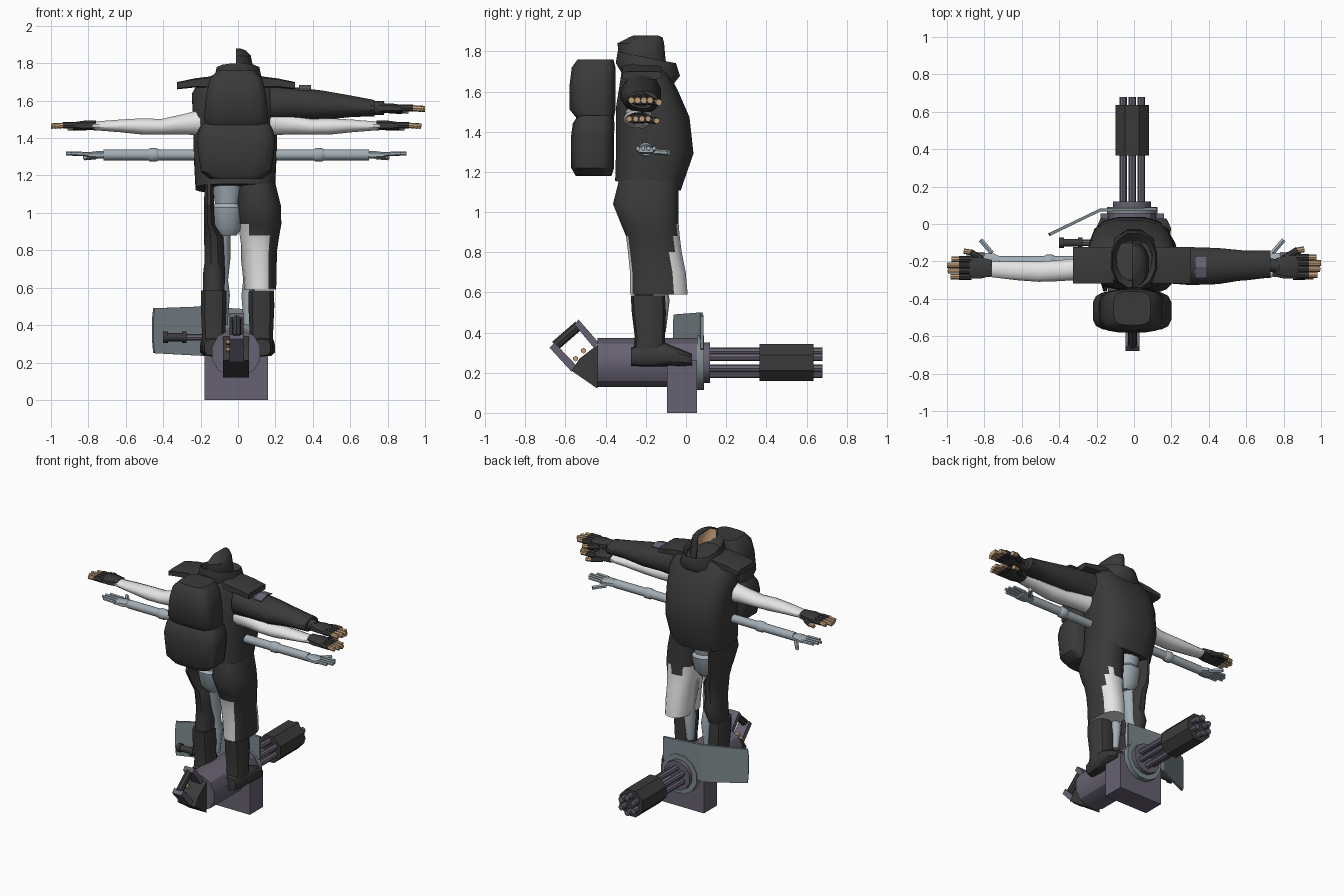
import bpy, bmesh, math
from mathutils import Vector

if "Cube" in bpy.data.objects:
    bpy.data.objects.remove(bpy.data.objects["Cube"])

C = -0.01  # body centre line


def make_mat(name, r, g, b):
    m = bpy.data.materials.new(name)
    m.diffuse_color = (r, g, b, 1)
    m.use_nodes = True
    m.node_tree.nodes["Principled BSDF"].inputs["Base Color"].default_value = m.diffuse_color
    return m


DARK = make_mat("dark cloth", 0.042, 0.042, 0.042)
PURPLE = make_mat("purple grey metal", 0.135, 0.12, 0.165)
STEEL = make_mat("pale blue steel", 0.36, 0.42, 0.46)
PLATE = make_mat("shield grey", 0.21, 0.25, 0.265)
WHITE = make_mat("white cloth", 0.78, 0.78, 0.78)
SKIN = make_mat("tan skin", 0.56, 0.36, 0.2)


def finish(bm, name, mats, smooth=None):
    bmesh.ops.recalc_face_normals(bm, faces=bm.faces)
    me = bpy.data.meshes.new(name)
    bm.to_mesh(me)
    bm.free()
    ob = bpy.data.objects.new(name, me)
    bpy.context.collection.objects.link(ob)
    for m in mats if isinstance(mats, (list, tuple)) else [mats]:
        me.materials.append(m)
    if smooth:
        bpy.ops.object.select_all(action='DESELECT')
        ob.select_set(True)
        bpy.context.view_layer.objects.active = ob
        bpy.ops.object.shade_smooth_by_angle(angle=math.radians(smooth))
    return ob


def loft(name, axis, rings, mat, n=12, p=2.0, smooth=40, tilt=0, rule=None, spin=0.5, caps=True):
    """Rings are (position on axis, centre a, centre b, radius a, radius b)."""
    bm = bmesh.new()
    loops = []
    for t, a, b, ra, rb in rings:
        loop = []
        for i in range(n):
            w = 2 * math.pi * (i + spin) / n
            c, s = math.cos(w), math.sin(w)
            u = a + ra * math.copysign(abs(c) ** (2 / p), c)
            v = b + rb * math.copysign(abs(s) ** (2 / p), s)
            co = {'x': (t, u, v), 'y': (u, t, v), 'z': (u, v, t + tilt * (v - b))}[axis]
            loop.append(bm.verts.new(co))
        loops.append(loop)
    for l0, l1 in zip(loops, loops[1:]):
        for i in range(n):
            bm.faces.new((l0[i], l0[(i + 1) % n], l1[(i + 1) % n], l1[i]))
    if caps:
        bm.faces.new(loops[0])
        bm.faces.new(loops[-1])
    if rule:
        for f in bm.faces:
            f.material_index = rule(f.calc_center_median())
    return finish(bm, name, mat, smooth)


def box(name, x, y, z, mat):
    bm = bmesh.new()
    bmesh.ops.create_cube(bm, size=1)
    for v in bm.verts:
        v.co = [lo + (k + 0.5) * (hi - lo) for k, (lo, hi) in zip(v.co, (x, y, z))]
    return finish(bm, name, mat)


def prism(name, pts, x0, x1, mat):
    """Extrude a y-z outline along x."""
    bm = bmesh.new()
    f = bm.faces.new([bm.verts.new((x0, y, z)) for y, z in pts])
    ext = bmesh.ops.extrude_face_region(bm, geom=[f])
    bmesh.ops.translate(bm, vec=(x1 - x0, 0, 0),
                        verts=[g for g in ext["geom"] if isinstance(g, bmesh.types.BMVert)])
    return finish(bm, name, mat)


def rod(name, a, b, r, mat, n=8):
    a, b = Vector(a), Vector(b)
    bm = bmesh.new()
    bmesh.ops.create_cone(bm, cap_ends=True, segments=n, radius1=r, radius2=r, depth=(b - a).length)
    q = (b - a).to_track_quat('Z', 'Y')
    for v in bm.verts:
        v.co = q @ v.co + (a + b) / 2
    return finish(bm, name, mat, 40)


# Torso coat and collar
loft("torso", 'z', [(1.13, C - .005, -.19, .215, .165), (1.32, C - .005, -.155, .225, .195),
                    (1.5, C - .005, -.165, .228, .185), (1.63, C - .005, -.185, .235, .145),
                    (1.70, C, -.20, .2, .12), (1.73, C, -.2, .13, .1)], DARK, 16, 2.8, tilt=-.15)
loft("collar", 'z', [(1.66, 0, -.19, .16, .13), (1.71, 0, -.19, .13, .165), (1.77, 0, -.195, .118, .15),
                     (1.72, 0, -.195, .09, .11)], DARK, 12, 2.2, tilt=-.2)

# Half hood, lined with the face
hood = loft("hood", 'z', [(1.68, -.01, -.2, .09, .11), (1.78, -.01, -.22, .092, .118),
                          (1.84, -.01, -.225, .08, .118), (1.87, -.01, -.2, .05, .085),
                          (1.88, -.01, -.2, .02, .06)], [DARK, SKIN], 16, 2.2)
bm = bmesh.new()
bm.from_mesh(hood.data)
bmesh.ops.bisect_plane(bm, geom=bm.verts[:] + bm.edges[:] + bm.faces[:],
                       plane_co=(-.01, 0, 0), plane_no=(-1, 0, 0), clear_outer=True)
bm.to_mesh(hood.data)
bm.free()
shell = hood.modifiers.new("lining", 'SOLIDIFY')
shell.thickness = 0.012
shell.offset = -1
shell.material_offset = 1

# Backpack, two lobes
loft("backpack_lower", 'z', [(1.18, C, -.46, .14, .09), (1.22, C, -.465, .19, .108), (1.38, C, -.465, .212, .108),
                             (1.44, C, -.46, .2, .105), (1.48, C, -.45, .18, .09)], DARK, 16, 4)
loft("backpack_upper", 'z', [(1.46, C, -.45, .165, .09), (1.51, C, -.465, .175, .115), (1.64, C, -.465, .16, .115),
                             (1.72, C, -.46, .14, .11), (1.76, C, -.45, .1, .09)], DARK, 16, 4)


def hand(tag, s, x, z, mat, tip, y=-.235, r=.017):
    """Palm, four fingers and a thumb; x is the wrist."""
    X = lambda d: C + s * (x + d)
    loft(tag + "_palm", 'x', [(X(-.02), y, z, .045, .028), (X(.04), y, z, .06, .027),
                              (X(.1), y, z - .002, .06, .02)], mat, 8, 2.8)
    for i in range(4):
        fy = y + (i - 1.5) * .031
        end = (.2, .215, .22, .195)[i]
        rod(tag + "_finger_base", (X(.09), fy, z), (X(.155), fy, z), r, mat)
        rod(tag + "_finger_tip", (X(.15), fy, z), (X(end), fy, z - .004), r * .85, tip)
    rod(tag + "_thumb_base", (X(.03), y + .045, z - .01), (X(.095), y + .085, z - .012), r, mat)
    rod(tag + "_thumb_tip", (X(.09), y + .083, z - .012), (X(.13), y + .09, z - .014), r * .85, tip)


for s, side in ((1, "right"), (-1, "left")):
    X = lambda d: C + s * d
    # Shoulder pads
    loft(side + "_shoulder_pad", 'x', [(X(.1), -.22, 1.70, .1, .035), (X(.22), -.22, 1.695, .1, .025),
                                       (X(.315), -.22, 1.68, .1, .02)], DARK, 8, 6)
    # White sleeved arm with gloved hand
    loft(side + "_white_arm", 'x', [(X(.17), -.23, 1.485, .07, .075), (X(.27), -.24, 1.475, .06, .058),
                                    (X(.4), -.25, 1.46, .058, .043), (X(.5), -.255, 1.462, .056, .045),
                                    (X(.62), -.25, 1.465, .052, .035), (X(.78), -.24, 1.465, .042, .022)], WHITE)
    hand(side + "_hand", s, .77, 1.468, DARK, SKIN)
    # Steel arm
    yz = (-.2, 1.31)
    rod(side + "_steel_upper_arm", (X(.15), *yz), (X(.42), *yz), .029, STEEL, 12)
    rod(side + "_steel_forearm", (X(.46), *yz), (X(.71), *yz), .029, STEEL, 12)
    loft(side + "_steel_elbow", 'x', [(X(.405), *yz, .024, .024), (X(.425), *yz, .037, .037),
                                      (X(.46), *yz, .037, .037), (X(.48), *yz, .024, .024)], STEEL)
    loft(side + "_steel_palm", 'x', [(X(.69), *yz, .02, .02), (X(.74), *yz, .045, .022),
                                     (X(.8), *yz, .05, .014)], STEEL, 8, 2.6)
    for i in range(4):
        y = -.24 + i * .027
        rod(side + "_steel_finger", (X(.79), y, 1.315), (X((.88, .91, .905, .885)[i]), y, 1.317), .011, STEEL, 6)
    rod(side + "_steel_thumb", (X(.75), -.155, 1.3), (X(.81), -.085, 1.295), .014, STEEL, 6)
    # Steel leg
    lx = -.08 if s < 0 else .055
    loft(side + "_steel_leg", 'z', [(.4, lx, -.13, .025, .03), (.56, lx, -.125, .038, .045), (.64, lx, -.13, .028, .035),
                                    (.75, lx, -.15, .04, .05), (.95, lx, -.17, .04, .06)], STEEL)
    # Boot
    bx = -.13 if s < 0 else .125
    loft(side + "_boot_shaft", 'z', [(.27, bx, -.185, .065, .08), (.38, bx, -.18, .066, .075),
                                     (.5, bx, -.185, .072, .085), (.585, bx, -.19, .07, .085)], DARK, 10, 2.6)
    loft(side + "_boot_foot", 'y', [(-.275, bx, .28, .05, .045), (-.2, bx, .29, .066, .06), (-.1, bx, .29, .07, .058),
                                    (-.02, bx, .272, .075, .042), (.03, bx, .262, .05, .03)], DARK, 10, 3)

# Heavy dark sleeve over the right arm, with patch and gloved hand
loft("dark_sleeve", 'x', [(.17, -.22, 1.59, .1, .11), (.3, -.225, 1.585, .105, .09), (.45, -.225, 1.575, .1, .082),
                          (.6, -.22, 1.57, .08, .06), (.73, -.215, 1.56, .075, .045)], DARK)
hand("sleeve_hand", 1, .79, 1.56, DARK, SKIN, -.225, .019)
rod("sleeve_cuff", (.72, -.22, 1.56), (.78, -.225, 1.56), .038, DARK, 10)
prism("sleeve_patch", [(-.29, 1.655), (-.23, 1.675), (-.17, 1.665), (-.17, 1.67), (-.23, 1.683), (-.29, 1.662)],
      .325, .39, PURPLE)

# Steel pelvis
loft("steel_pelvis", 'z', [(.88, -.055, -.18, .05, .07), (.92, -.055, -.18, .08, .1), (1.03, -.055, -.18, .09, .125),
                           (1.05, -.055, -.18, .07, .11), (1.15, -.055, -.18, .085, .13)], STEEL, 12, 2.6)


# Right trouser leg: dark cloth torn away below the thigh to show white
def torn(c):
    edge = .9 + .03 * math.sin(c.x * 50)
    return 1 if c.z < edge and (c.x < .155 or c.y > -.07) else 0


loft("right_trouser", 'z', [(1.16, .1, -.185, .1, .15), (1.04, .11, -.2, .12, .165), (.94, .118, -.18, .115, .145),
                            (.88, .115, -.165, .107, .135), (.8, .115, -.155, .095, .135),
                            (.7, .117, -.14, .09, .14), (.59, .12, -.135, .085, .145)], [DARK, WHITE], 20, 2.4, rule=torn)
# Left trouser leg, open along the inside of the hip
loft("left_trouser", 'z', [(1.16, -.155, -.185, .025, .15), (1.04, -.155, -.2, .027, .165),
                           (.94, -.152, -.175, .03, .135), (.87, -.128, -.165, .055, .115), (.74, -.125, -.165, .055, .095),
                           (.68, -.128, -.155, .06, .1), (.57, -.13, -.18, .06, .08)], DARK, 12, 2.4)

# Rotary gun body and mount
G = (-.01, .25)
loft("gun_body", 'y', [(-.44, *G, .132, .126), (.06, *G, .132, .126)], PURPLE, 12, 2.2, 30)
box("gun_ammo_box", (-.18, .16), (-.095, .055), (0, .26), PURPLE)
loft("gun_front_ring", 'y', [(.055, *G, .14, .14), (.09, *G, .14, .14)], PLATE, 12)
loft("gun_collar", 'y', [(.085, *G, .105, .105), (.12, *G, .105, .105)], PURPLE, 12)
for i in range(6):
    w = math.radians(30 + 60 * i)
    bx, bz = G[0] + .056 * math.cos(w), G[1] + .056 * math.sin(w)
    rod("gun_barrel", (bx, .1, bz), (bx, .68, bz), .02, PURPLE)
loft("barrel_shroud", 'y', [(.365, *G, .097, .1), (.635, *G, .097, .1)], DARK, 8, 2, 20)

# Gun rear wedge, grip frame and fingers
prism("gun_rear_wedge", [(-.44, .12), (-.57, .21), (-.53, .27), (-.44, .34)], -.08, .06, DARK)
prism("grip_frame_front", [(-.555, .44), (-.535, .465), (-.435, .35), (-.46, .325)], -.045, .03, PURPLE)
prism("grip_frame_rear", [(-.68, .325), (-.655, .35), (-.545, .235), (-.57, .205)], -.045, .03, PURPLE)
rod("gun_grip", (-.008, -.65, .335), (-.008, -.535, .435), .025, DARK)
for z in (.27, .31):
    rod("grip_finger", (-.065, -.55 + (z - .27), z), (-.03, -.55 + (z - .27), z), .014, SKIN, 6)

# Bent shield plate
path = [(-.45, -.055), (-.18, .075), (.12, .08)]
heights = [(.25, .49), (.235, .5), (.32, .48)]
bm = bmesh.new()
cols = [[bm.verts.new((x, y, z)) for z in h] for (x, y), h in zip(path, heights)]
tip = [bm.verts.new((-.455, -.058, z)) for z in (.31, .44)]
bm.faces.new((cols[0][0], cols[0][1], tip[1], tip[0]))
for a, b in zip(cols, cols[1:]):
    bm.faces.new((a[0], b[0], b[1], a[1]))
shield = finish(bm, "shield", PLATE)
mod = shield.modifiers.new("thickness", 'SOLIDIFY')
mod.thickness = .016
mod.offset = 0

# Shield side handle
rod("handle_bar", (-.29, -.1, .335), (-.12, -.1, .335), .017, PURPLE)
rod("handle_grip", (-.39, -.1, .335), (-.28, -.1, .335), .022, DARK, 10)
for x in (-.4, -.3):
    rod("handle_flange", (x, -.1, .335), (x + .025, -.1, .335), .03, DARK, 10)
